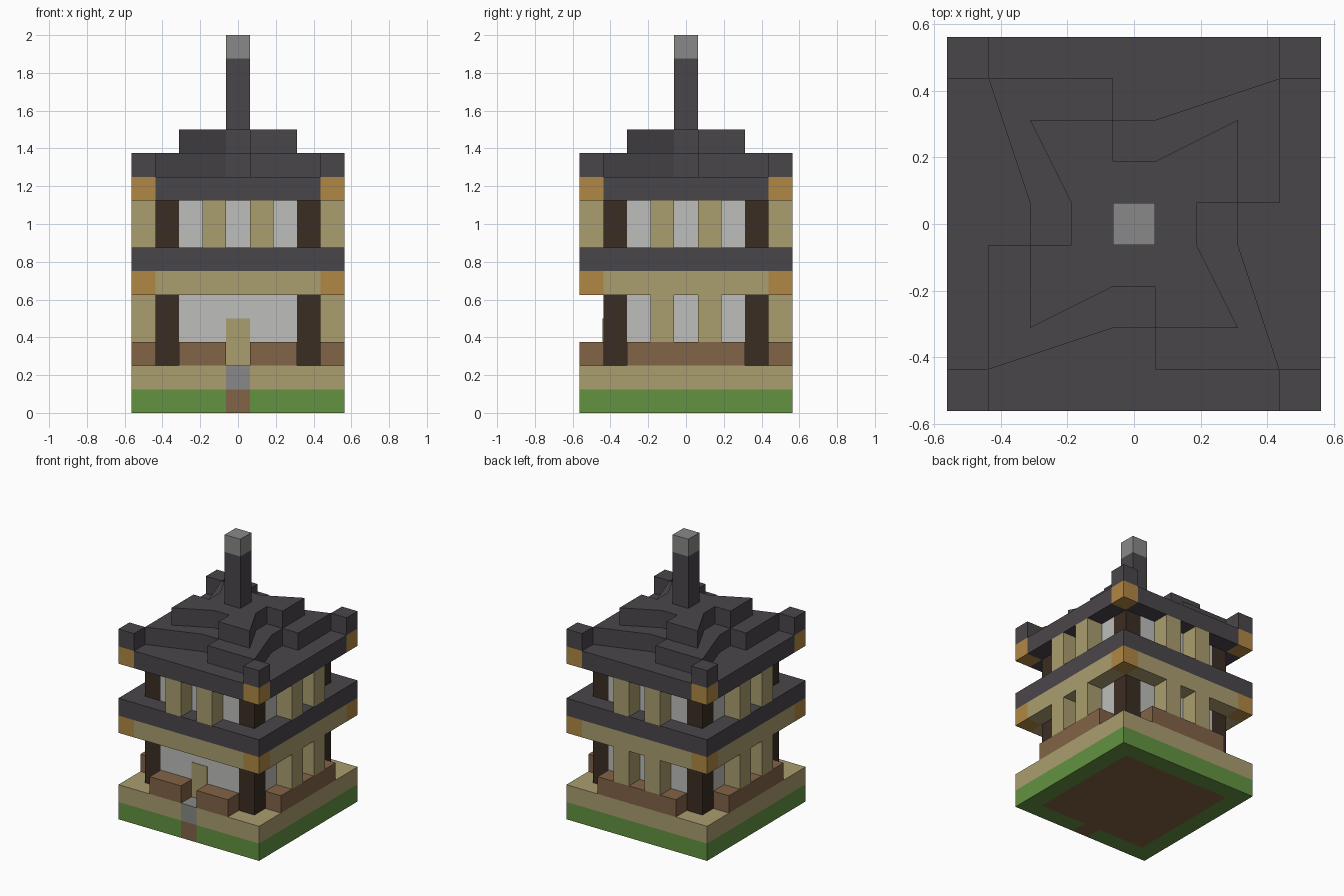
import bpy, bmesh

cube = bpy.data.objects.get("Cube")
if cube:
    bpy.data.objects.remove(cube)

U = 0.125  # one block


def linear(c):
    c /= 255
    return c / 12.92 if c <= 0.04045 else ((c + 0.055) / 1.055) ** 2.4


def material(name, *rgb):
    m = bpy.data.materials.new(name)
    col = [linear(c) for c in rgb] + [1]
    m.diffuse_color = col
    m.use_nodes = True
    m.node_tree.nodes["Principled BSDF"].inputs["Base Color"].default_value = col
    return m


grass = material("grass_green", 98, 147, 64)
dirt = material("earth_brown", 130, 99, 70)
sand = material("pale_wood", 170, 157, 111)
stone = material("stone_grey", 137, 137, 136)
slate = material("slate_dark", 74, 70, 74)
timber = material("dark_timber", 59, 45, 36)
plaster = material("white_plaster", 189, 191, 187)
amber = material("amber_wood", 177, 135, 67)


def prism(name, outline, z0, z1, mat):
    """Extrude a counter-clockwise outline (in blocks) from z0 to z1."""
    bm = bmesh.new()
    face = bm.faces.new([bm.verts.new((x * U, y * U, z0 * U)) for x, y in outline])
    top = bmesh.ops.extrude_face_region(bm, geom=[face], use_keep_orig=True)["geom"]
    for v in top:
        if isinstance(v, bmesh.types.BMVert):
            v.co.z = z1 * U
    bmesh.ops.recalc_face_normals(bm, faces=bm.faces)
    me = bpy.data.meshes.new(name)
    bm.to_mesh(me)
    bm.free()
    me.materials.append(mat)
    ob = bpy.data.objects.new(name, me)
    bpy.context.collection.objects.link(ob)
    return ob


def box(name, x, y, w, d, z0, z1, mat):
    x0, x1, y0, y1 = x - w / 2, x + w / 2, y - d / 2, y + d / 2
    return prism(name, [(x0, y0), (x1, y0), (x1, y1), (x0, y1)], z0, z1, mat)


def turned(quarter):
    """Repeat a quarter outline around the centre."""
    pts = []
    for _ in range(4):
        pts += quarter
        quarter = [(-y, x) for x, y in quarter]
    return pts


def plus(h):
    """Square outline of half-width h with the corner blocks left out."""
    return turned([(h, 1 - h), (h, h - 1), (h - 1, h - 1)])


def notched(h):
    """Square outline with a one-block notch in the middle of each side."""
    return turned([(h - 1, -.5), (h - 1, .5), (h, .5), (h, h)])


def corners(name, r, z0, z1, mat):
    for x in (-r, r):
        for y in (-r, r):
            box(name, x, y, 1, 1, z0, z1, mat)


# Grass border around an earth bed, with a path at the front
for s in (-1, 1):
    box("grass_side", 4 * s, 0, 1, 9, 0, 1, grass)
    box("grass_front", 2 * s, -4, 3, 1, 0, 1, grass)
box("grass_back", 0, 4, 7, 1, 0, 1, grass)
box("earth_bed", 0, 0, 7, 7, 0, 1, dirt)
box("path", 0, -4, 1, 1, 0, 1, dirt)

# Terrace and entrance step
prism("terrace", [(-4.5, -4.5), (-.5, -4.5), (-.5, -3.5), (.5, -3.5), (.5, -4.5),
                  (4.5, -4.5), (4.5, 4.5), (-4.5, 4.5)], 1, 2, sand)
box("entrance_step", 0, -4, 1, 1, 1, 2, stone)

# Planters
for s in (-1, 1):
    box("side_planter", 4 * s, 0, 1, 5, 2, 3, dirt)
    box("front_planter", 1.5 * s, -4, 2, 1, 2, 3, dirt)
box("back_planter", 0, 4, 5, 1, 2, 3, dirt)

# Storeys: plaster walls, corner posts and outer columns
for label, floor, base, top in (("lower", 2, 3, 5), ("upper", 7, 7, 9)):
    prism(label + "_wall", plus(3.5), floor, top, plaster)
    corners(label + "_post", 3, floor, top, timber)
    for a in (-1, 1):
        for s in (-4, 4):
            box(label + "_side_column", s, a, 1, 1, base, top, sand)
            if label == "upper" or s > 0:
                box(label + "_column", a, s, 1, 1, base, top, sand)
box("door", 0, -3.5, 1, .06, 2, 4, sand)

# Eaves with amber corner blocks
for label, z, mat in (("lower", 5, sand), ("upper", 9, slate)):
    prism(label + "_eave", plus(4.5), z, z + 1, mat)
    corners(label + "_eave_corner", 4, z, z + 1, amber)
box("lower_roof", 0, 0, 9, 9, 6, 7, slate)

# Stepped roof and spire
corners("roof_corner", 4, 10, 11, slate)
prism("roof_tier_lower", notched(3.5), 10, 11, slate)
prism("roof_tier_upper", notched(2.5), 11, 12, slate)
box("spire", 0, 0, 1, 1, 12, 15, slate)
box("spire_cap", 0, 0, 1, 1, 15, 16, stone)
